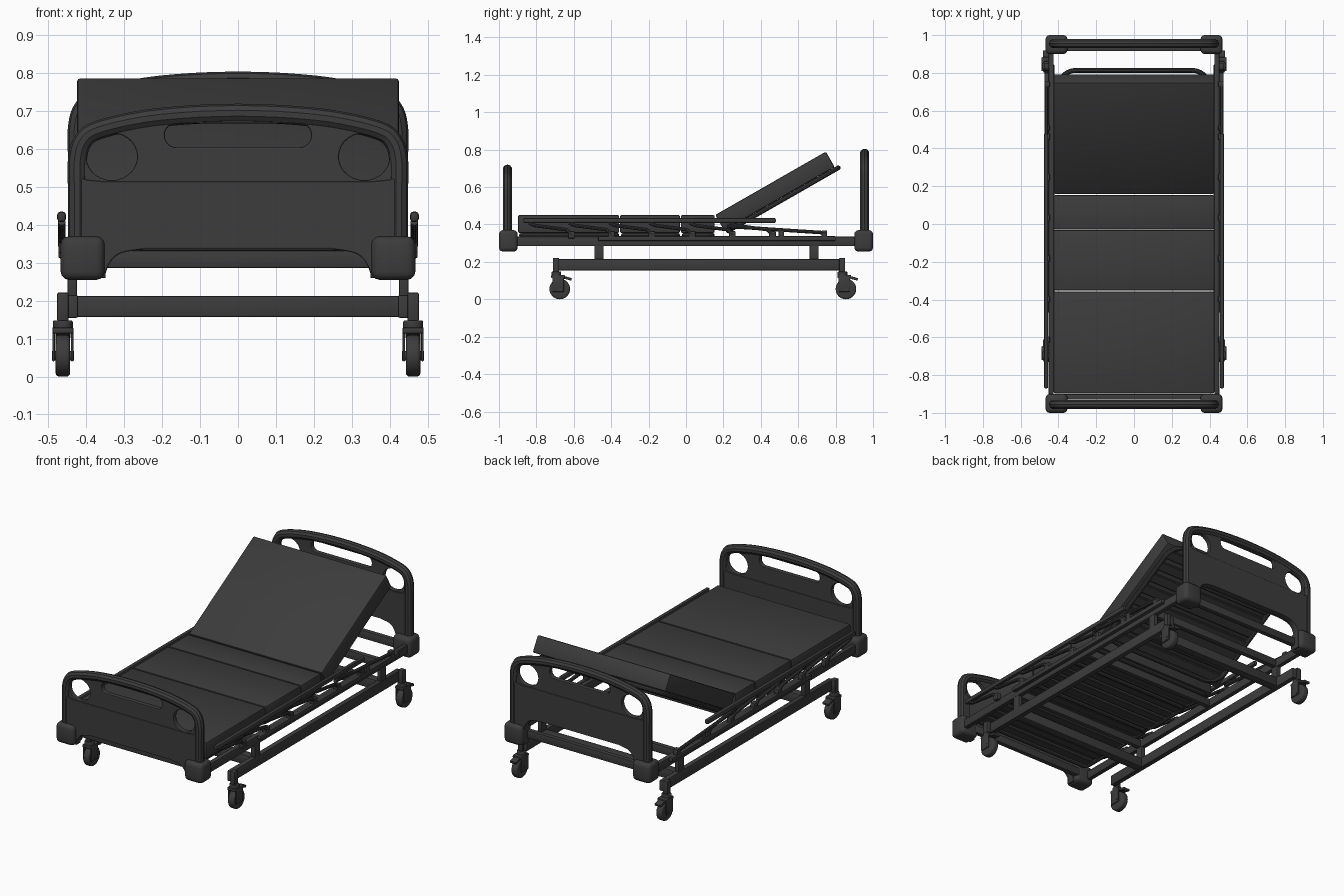
import bpy, bmesh, math
from mathutils import Vector, Matrix

if "Cube" in bpy.data.objects:
    bpy.data.objects.remove(bpy.data.objects["Cube"])

DARK = bpy.data.materials.new("dark_grey")
DARK.diffuse_color = (0.045, 0.045, 0.045, 1)
DARK.use_nodes = True
DARK.node_tree.nodes["Principled BSDF"].inputs["Base Color"].default_value = DARK.diffuse_color


def finish(obj, smooth=True):
    obj.data.materials.clear()
    obj.data.materials.append(DARK)
    if smooth:
        bpy.ops.object.select_all(action='DESELECT')
        obj.select_set(True)
        bpy.context.view_layer.objects.active = obj
        bpy.ops.object.shade_smooth_by_angle(angle=math.radians(35))
    return obj


def mesh_object(name, bm, smooth=True):
    me = bpy.data.meshes.new(name)
    bm.to_mesh(me)
    bm.free()
    obj = bpy.data.objects.new(name, me)
    bpy.context.collection.objects.link(obj)
    return finish(obj, smooth)


def box(name, x, y, z, bevel=0.0, segs=2, matrix=None):
    """Box from (min, max) ranges, optionally bevelled and transformed."""
    bm = bmesh.new()
    bmesh.ops.create_cube(bm, size=1)
    for v in bm.verts:
        v.co = Vector([(r[0] + r[1]) / 2 + c * abs(r[1] - r[0]) for r, c in zip((x, y, z), v.co)])
    if bevel:
        bmesh.ops.bevel(bm, geom=bm.edges[:], offset=bevel, segments=segs, profile=0.5, affect='EDGES')
    if matrix:
        bm.transform(matrix)
    return mesh_object(name, bm)


def cylinder(name, centre, r, depth, axis='Z', bevel=0.0, n=28):
    bm = bmesh.new()
    bmesh.ops.create_cone(bm, cap_ends=True, segments=n, radius1=r, radius2=r, depth=depth)
    if bevel:
        rims = [e for e in bm.edges if abs(e.verts[0].co.z - e.verts[1].co.z) < 1e-5]
        bmesh.ops.bevel(bm, geom=rims, offset=bevel, segments=3, profile=0.5, affect='EDGES')
    if axis == 'X':
        bm.transform(Matrix.Rotation(math.pi / 2, 4, 'Y'))
    bm.transform(Matrix.Translation(centre))
    return mesh_object(name, bm)


def curve_object(name, loops, dims, cyclic, **settings):
    """Poly curve turned into a mesh object."""
    cu = bpy.data.curves.new(name, 'CURVE')
    cu.dimensions = dims
    for key, value in settings.items():
        setattr(cu, key, value)
    for pts in loops:
        sp = cu.splines.new('POLY')
        sp.points.add(len(pts) - 1)
        for p, co in zip(sp.points, pts):
            p.co = (co[0], co[1], co[2] if len(co) > 2 else 0, 1)
        sp.use_cyclic_u = cyclic
    tmp = bpy.data.objects.new(name + "_curve", cu)
    bpy.context.collection.objects.link(tmp)
    bpy.context.view_layer.update()
    me = bpy.data.meshes.new_from_object(tmp.evaluated_get(bpy.context.evaluated_depsgraph_get()))
    bpy.data.objects.remove(tmp)
    obj = bpy.data.objects.new(name, me)
    bpy.context.collection.objects.link(obj)
    return finish(obj)


def tube(name, pts, r, cyclic=False):
    return curve_object(name, [pts], '3D', cyclic, bevel_depth=r, bevel_resolution=3, use_fill_caps=True)


def plate(name, loops, y, half):
    """Flat plate in the xz plane; later loops become holes."""
    obj = curve_object(name, loops, '2D', True, fill_mode='BOTH', extrude=half - 0.004,
                       bevel_depth=0.004, bevel_resolution=1, offset=-0.004)
    obj.data.transform(Matrix.Translation((0, y, 0)) @ Matrix.Rotation(math.pi / 2, 4, 'X'))
    return obj


def rounded_rect(x0, x1, y0, y1, r, n=6):
    out = []
    for k, (cx, cy) in enumerate(((x1 - r, y1 - r), (x0 + r, y1 - r), (x0 + r, y0 + r), (x1 - r, y0 + r))):
        for i in range(n + 1):
            a = math.pi / 2 * (k + i / n)
            out.append((cx + r * math.cos(a), cy + r * math.sin(a)))
    return out


def smooth_path(pts, n=6):
    """Catmull-Rom interpolation through a few points."""
    P = [Vector(p) for p in [pts[0]] + pts + [pts[-1]]]
    out = []
    for a, b, c, d in zip(P, P[1:], P[2:], P[3:]):
        for i in range(n):
            t = i / n
            out.append(0.5 * (2 * b + (c - a) * t + (2 * a - 5 * b + 4 * c - d) * t ** 2
                              + (3 * b - a - 3 * c + d) * t ** 3))
    return out + [P[-1]]


def mirror_path(half):
    return half + [Vector((-p.x, p.y)) for p in reversed(half[:-1])]


# End boards: rim tube, thin panel with grip holes, thicker lower panel, corner bumpers
def end_board(name, y, lift):
    def up(pts):
        return [(p[0], p[1] + lift) for p in pts]
    arch = mirror_path(smooth_path([(0.424, 0.50), (0.424, 0.57), (0.410, 0.620), (0.37, 0.65),
                                    (0.25, 0.678), (0.12, 0.691), (0, 0.695)]))
    notch = smooth_path([(0.35, 0.27), (0.338, 0.30), (0.31, 0.325), (0.25, 0.336)], 4)
    notch = up(notch + [Vector((-p.x, p.y)) for p in reversed(notch)])
    feet_r = [(0.35, 0.26), (0.424, 0.26)]
    feet_l = [(-0.424, 0.26), (-0.35, 0.26)]
    tube(name + "_rim", [(0.424, y, 0.26)] + [(p[0], y, p[1]) for p in up(arch)] + [(-0.424, y, 0.26)], 0.025)
    holes = [up(rounded_rect(-0.193, 0.193, 0.605, 0.668, 0.03))]
    for s in (-1, 1):
        holes.append(up([(s * 0.333 + 0.067 * math.cos(a), 0.580 + 0.062 * math.sin(a))
                         for a in [i * math.tau / 28 for i in range(28)]]))
    plate(name + "_panel", [up(arch) + feet_l + notch[::-1] + feet_r] + holes, y, 0.014)
    lower = up([(0.43, 0.53), (0.40, 0.519), (0.36, 0.515), (-0.36, 0.515), (-0.40, 0.519), (-0.43, 0.53)])
    plate(name + "_lower_panel", [lower + [(-0.43, 0.26)] + feet_l[1:] + notch[::-1] + feet_r[:1] + [(0.43, 0.26)]],
          y, 0.021)
    for s in (-1, 1):
        inner = math.copysign(1, y) * 0.90
        outer = math.copysign(1, y)
        box(name + "_bumper", sorted((s * 0.352, s * 0.468)), sorted((inner, outer)), (0.255, 0.37), 0.022, 3)


end_board("footboard", -0.955, 0)
end_board("headboard", 0.955, 0.085)


# Mattress sections, each carried on a tubular deck with cross slats
def deck_section(name, y, z, length, angle=0, radius=0.03):
    m = Matrix.Translation((0, y, z)) @ Matrix.Rotation(math.radians(angle), 4, 'X')
    g = 0.002
    box(name + "_mattress", (-0.425, 0.425), (g, length - g), (-0.095, 0), 0.008, 2, m)
    end = 0.012 if angle else -0.015
    rim = [m @ Vector((p[0], p[1], -0.108)) for p in rounded_rect(-0.395, 0.395, 0.02, length + end, radius)]
    tube(name + "_deck_frame", rim, 0.013, True)
    count = max(2, round(length / 0.085))
    for i in range(count):
        c = 0.02 + (i + 0.5) * (length - 0.04) / count
        box(name + "_slat", (-0.39, 0.39), (c - 0.027, c + 0.027), (-0.112, -0.094), 0.004, 1, m)


deck_section("foot", -0.90, 0.45, 0.545)
deck_section("thigh", -0.355, 0.45, 0.325)
deck_section("seat", -0.03, 0.45, 0.185)
deck_section("backrest", 0.155, 0.45, 0.685, 29.8, 0.09)

# Upper frame
for s in (-1, 1):
    box("frame_side_rail", sorted((s * 0.425, s * 0.452)), (-0.92, 0.92), (0.285, 0.335), 0.004)
for y in (-0.915, -0.465, 0.12, 0.685, 0.93):
    box("frame_crossbar", (-0.43, 0.43), (y - 0.014, y + 0.014), (0.287, 0.333), 0.004)

# Lower base frame with posts
for s in (-1, 1):
    box("base_side_rail", sorted((s * 0.422, s * 0.452)), (-0.70, 0.845), (0.155, 0.215), 0.004)
    for y in (-0.465, 0.685):
        box("base_post", sorted((s * 0.425, s * 0.450)), (y - 0.024, y + 0.024), (0.21, 0.29), 0.003)
for y in (-0.465, 0.685):
    box("base_crossbar", (-0.43, 0.43), (y - 0.024, y + 0.024), (0.157, 0.213), 0.004)


# Castors with fork, hub and brake pedal
def castor(x, y):
    box("castor_socket", (x - 0.015, x + 0.015), (y - 0.036, y - 0.004), (0.145, 0.222), 0.004)
    cylinder("castor_swivel", (x, y - 0.018, 0.135), 0.026, 0.026, bevel=0.004)
    cylinder("castor_wheel", (x, y, 0.055), 0.055, 0.038, 'X', 0.009)
    cylinder("castor_axle", (x, y, 0.055), 0.012, 0.058, 'X')
    for s in (-1, 1):
        box("castor_fork", sorted((x + s * 0.021, x + s * 0.028)), (y - 0.04, y + 0.022), (0.04, 0.13), 0.003)
    box("castor_fork_top", (x - 0.028, x + 0.028), (y - 0.046, y + 0.028), (0.113, 0.13), 0.005)
    pedal = Matrix.Translation((x, y + 0.042, 0.112)) @ Matrix.Rotation(math.radians(-15), 4, 'X')
    box("brake_pedal", (-0.02, 0.02), (-0.025, 0.022), (-0.007, 0.007), 0.003, 2, pedal)


for s in (-1, 1):
    for y in (-0.675, 0.855):
        castor(s * 0.462, y)

# Folded side guards: top rail, lower rail, slanting links and pivots
for s in (-1, 1):
    x = s * 0.465
    box("guard_top_rail", sorted((s * 0.454, s * 0.477)), (-0.87, 0.48), (0.408, 0.435), 0.008)
    box("guard_mount_rail", sorted((s * 0.450, s * 0.474)), (-0.47, 0.80), (0.312, 0.338), 0.005)
    for i in range(6):
        y = -0.84 + i * 0.215
        tube("guard_link", [(x, y, 0.408), (x, y + 0.03, 0.395), (x, y + 0.20, 0.372), (x, y + 0.23, 0.345)], 0.010)
        box("guard_pivot", sorted((s * 0.445, s * 0.474)), (y + 0.21, y + 0.245), (0.325, 0.365), 0.005)
    tube("guard_end_link", [(x, 0.22, 0.390), (x, 0.75, 0.355)], 0.010)
    for y in (0.51, 0.74):
        box("guard_end_pivot", sorted((s * 0.445, s * 0.474)), (y - 0.015, y + 0.015), (0.325, 0.368), 0.005)
